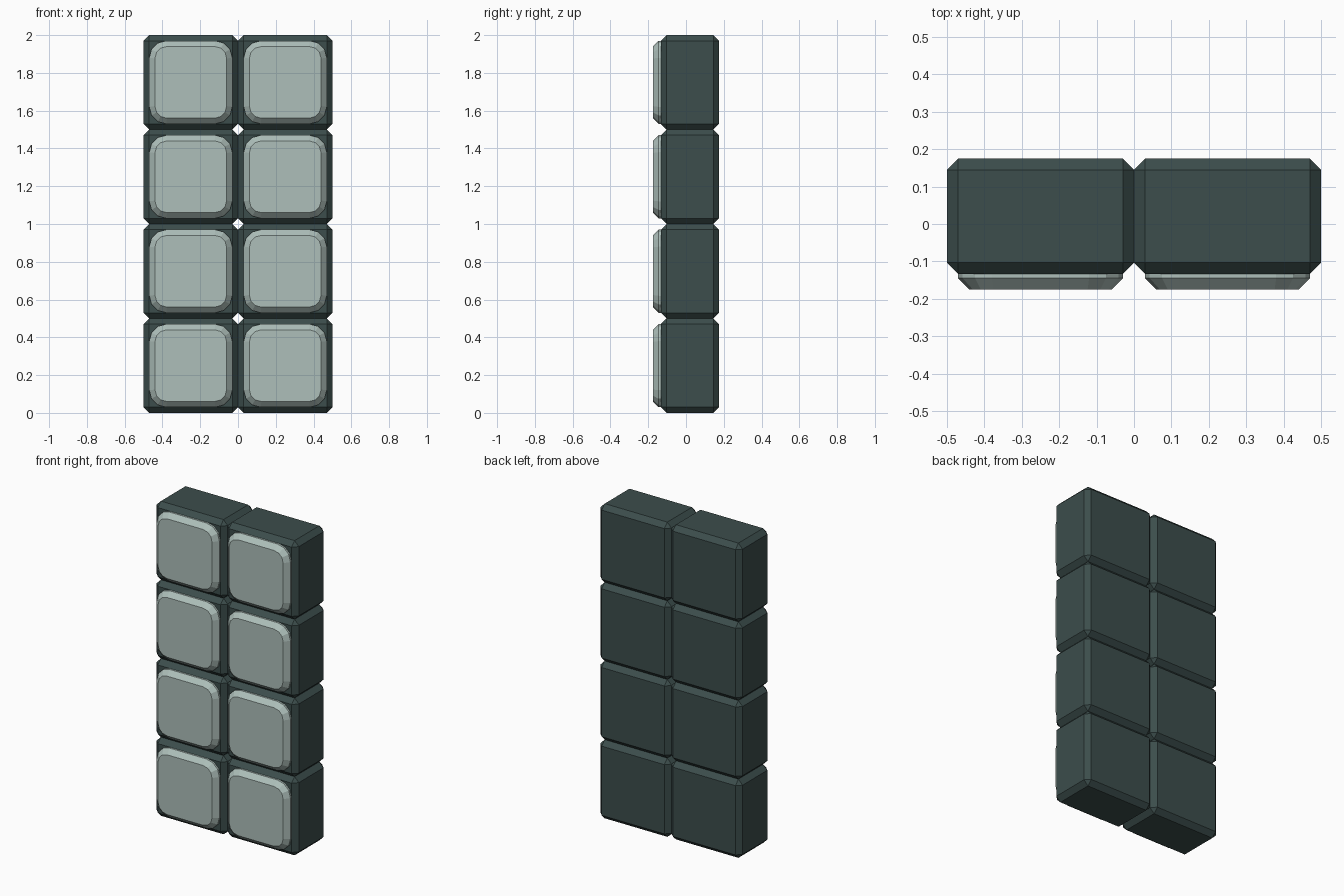
import bpy, bmesh

if "Cube" in bpy.data.objects:
    bpy.data.objects.remove(bpy.data.objects["Cube"])

W, H = 0.5, 0.5          # cell size
CHAMFER = 0.03
BACK = 0.175


def material(name, rgb):
    m = bpy.data.materials.new(name)
    m.diffuse_color = (*rgb, 1)
    m.use_nodes = True
    m.node_tree.nodes["Principled BSDF"].inputs["Base Color"].default_value = m.diffuse_color
    return m


def box(bm, sx, y0, y1, sz):
    bmesh.ops.create_cube(bm, size=1)
    for v in bm.verts:
        v.co = (v.co.x * sx, y0 if v.co.y < 0 else y1, v.co.z * sz)


def chamfer(bm, edges, width, segments=1):
    bmesh.ops.bevel(bm, geom=edges, offset=width, offset_type='OFFSET',
                    segments=segments, profile=0.5, affect='EDGES')


def finish(bm, name, mat):
    bmesh.ops.recalc_face_normals(bm, faces=bm.faces)
    me = bpy.data.meshes.new(name)
    bm.to_mesh(me)
    bm.free()
    me.materials.append(mat)
    return me


dark = material("dark_frame", (0.045, 0.075, 0.072))
pale = material("pale_panel", (0.42, 0.52, 0.49))

# Frame block: box chamfered on every edge
bm = bmesh.new()
box(bm, W, -0.133, BACK, H)
chamfer(bm, bm.edges[:], CHAMFER)
block_mesh = finish(bm, "block", dark)

# Panel: rounded square slab, chamfered front and back rims, back just inside the block
bm = bmesh.new()
box(bm, W - 0.06, -0.175, BACK - 0.001, H - 0.06)
depth_edges = [e for e in bm.edges if abs(e.verts[0].co.y - e.verts[1].co.y) > 0.1]
chamfer(bm, depth_edges, 0.09, 3)
rims = [e for e in bm.edges if abs(e.verts[0].co.y - e.verts[1].co.y) < 0.01]
chamfer(bm, rims, CHAMFER)
panel_mesh = finish(bm, "panel", pale)

# Grid of two columns by four rows
for row in range(4):
    for col in range(2):
        for name, mesh in (("block", block_mesh), ("panel", panel_mesh)):
            ob = bpy.data.objects.new(f"{name}_{row + 1}_{col + 1}", mesh)
            ob.location = ((col - 0.5) * W, 0, (row + 0.5) * H)
            bpy.context.collection.objects.link(ob)
